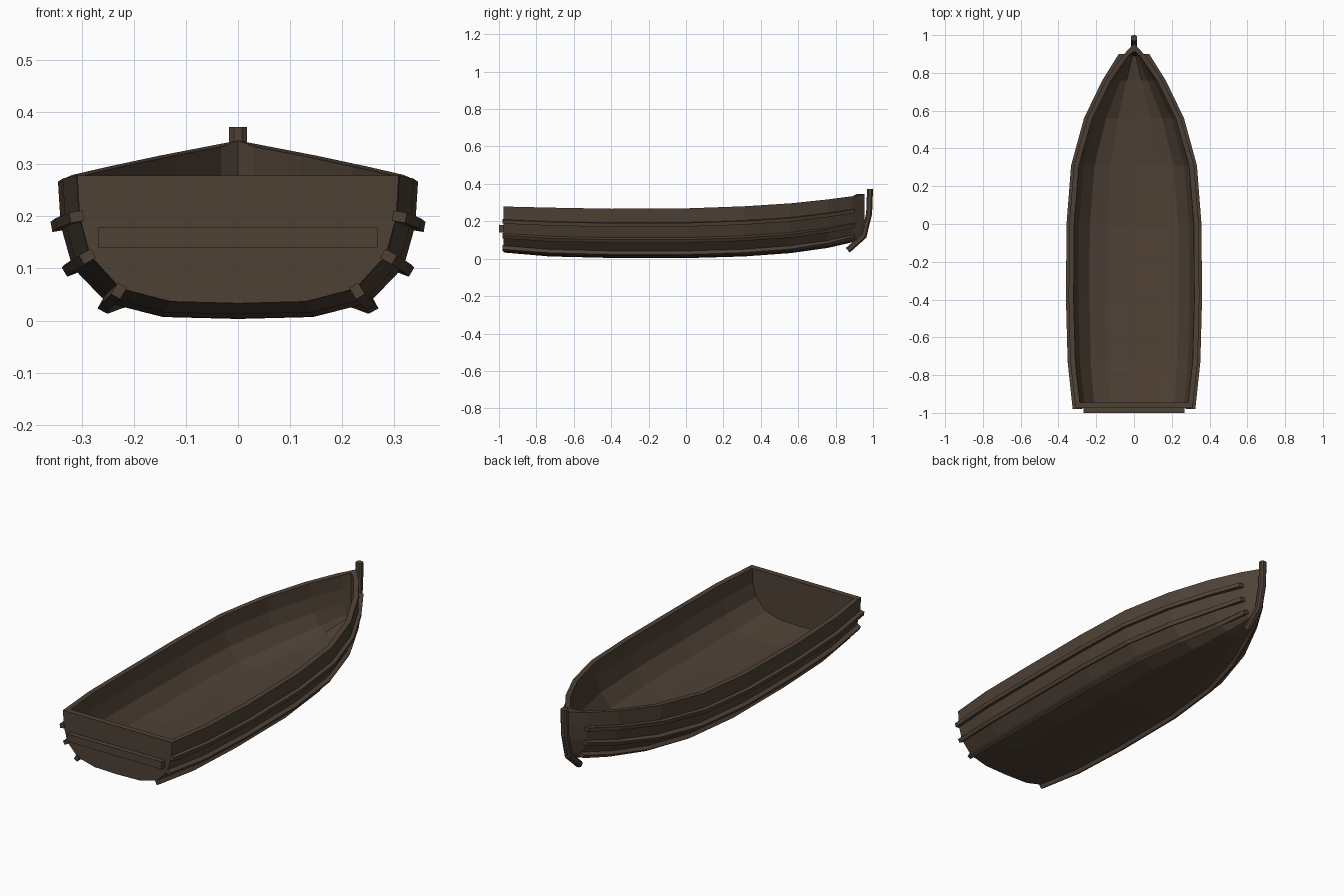
import bpy
import bmesh
from mathutils import Vector

cube = bpy.data.objects.get("Cube")
if cube:
    bpy.data.objects.remove(cube, do_unlink=True)

wood = bpy.data.materials.new("dark brown wood")
wood.use_nodes = True
COLOUR = (0.078, 0.053, 0.036, 1)
wood.diffuse_color = COLOUR
wood.node_tree.nodes["Principled BSDF"].inputs["Base Color"].default_value = COLOUR

# Stations along the hull: y, half beam, sheer height, keel height, bow blend
STATIONS = [
    (-0.973, 0.310, 0.279, 0.033, 0.0),
    (-0.73, 0.337, 0.273, 0.012, 0.0),
    (-0.40, 0.346, 0.267, 0.004, 0.0),
    (0.00, 0.343, 0.269, 0.003, 0.0),
    (0.31, 0.318, 0.280, 0.012, 0.1),
    (0.56, 0.248, 0.296, 0.030, 0.3),
    (0.76, 0.150, 0.317, 0.058, 0.6),
    (0.89, 0.062, 0.334, 0.088, 1.0),
    (0.955, 0.0, 0.346, 0.125, 1.0),
]
# Section from keel to sheer, as fractions of half beam and depth
MID_X = (0, 0.42, 0.73, 0.92, 0.985, 1)
BOW_X = (0, 0.22, 0.52, 0.84, 1.0, 1)
RISE = (0, 0.014, 0.115, 0.375, 0.68, 1)
INSET = (0, 0.2, 0.7, 1, 1.05, 1.1)
WALL = 0.024


def half_section(station, inner=False):
    y, beam, sheer, keel, bow = station
    pts = []
    for mx, bx, rise, inset in zip(MID_X, BOW_X, RISE, INSET):
        x = beam * (mx + (bx - mx) * bow)
        z = keel + (sheer - keel) * rise
        if inner:
            x = max(0, x - WALL * inset * (1 + 0.15 * bow))
            z += WALL * (1 - rise)
        pts.append(Vector((x, min(y, 0.915) if inner else y, z)))
    return pts


def full_section(station, inner=False):
    half = half_section(station, inner)
    left = [Vector((-p.x, p.y, p.z)) for p in half[:0:-1]]
    return left + half


def loft(name, rings, caps=True):
    """Join closed rings of points into one flat-shaded mesh."""
    bm = bmesh.new()
    rows = [[bm.verts.new(p) for p in ring] for ring in rings]
    n = len(rows[0])
    for a, b in zip(rows, rows[1:]):
        for i in range(n):
            j = (i + 1) % n
            bm.faces.new((a[i], a[j], b[j], b[i]))
    if caps:
        bm.faces.new(rows[0])
        bm.faces.new(rows[-1])
    bmesh.ops.remove_doubles(bm, verts=bm.verts, dist=0.0001)
    bmesh.ops.recalc_face_normals(bm, faces=bm.faces)
    mesh = bpy.data.meshes.new(name)
    bm.to_mesh(mesh)
    bm.free()
    mesh.materials.append(wood)
    obj = bpy.data.objects.new(name, mesh)
    bpy.context.collection.objects.link(obj)
    return obj


# Hull shell with outer skin, gunwale and inner skin
loft("hull", [full_section(s) + full_section(s, True)[::-1] for s in STATIONS],
     caps=False)

# Transom closing the stern
stern = full_section(STATIONS[0])
loft("transom", [[Vector((p.x * 0.997, y, p.z)) for p in stern]
                 for y in (-0.975, -0.945)])

# Rubbing strakes along the chines on both sides
for level, label in ((2, "lower"), (3, "middle"), (4, "upper")):
    for side, word in ((1, "left"), (-1, "right")):
        rings = []
        for station in STATIONS[:-1]:
            half = half_section(station)
            along = (half[level + 1] - half[level - 1]).normalized()
            out = Vector((along.z, 0, -along.x))
            centre = half[level] + out * 0.005
            corners = [centre + along * a * 0.010 + out * b * 0.013
                       for a, b in ((-1, -1), (1, -1), (1, 1), (-1, 1))]
            rings.append([Vector((p.x * side, p.y, p.z)) for p in corners])
        for p in rings[0]:
            p.y = -0.98
        for p in rings[-1]:
            p.y = 0.9
        loft(f"{label}_strake_{word}", rings)

# Stem post curving under the bow, with chamfered corners
POST = [(0.984, 0.372), (0.979, 0.24), (0.950, 0.12), (0.865, 0.045)]
SHAPE = [(-0.017, -0.008), (-0.008, -0.016), (0.008, -0.016), (0.017, -0.008),
         (0.017, 0.008), (0.008, 0.016), (-0.008, 0.016), (-0.017, 0.008)]
path = [Vector((0, y, z)) for y, z in POST]
rings = []
for i, p in enumerate(path):
    d = (path[min(i + 1, len(path) - 1)] - path[max(i - 1, 0)]).normalized()
    if i == 0:
        d = Vector((0, 0, -1))
    front = Vector((0, -d.z, d.y))
    rings.append([p + Vector((x, 0, 0)) + front * f for x, f in SHAPE])
loft("stem_post", rings)

# Plank across the outside of the transom
loft("stern_plank", [[Vector((x, y, z)) for x, z in
                      ((-0.268, 0.14), (0.268, 0.14), (0.268, 0.179), (-0.268, 0.179))]
                     for y in (-1.0, -0.97)])
